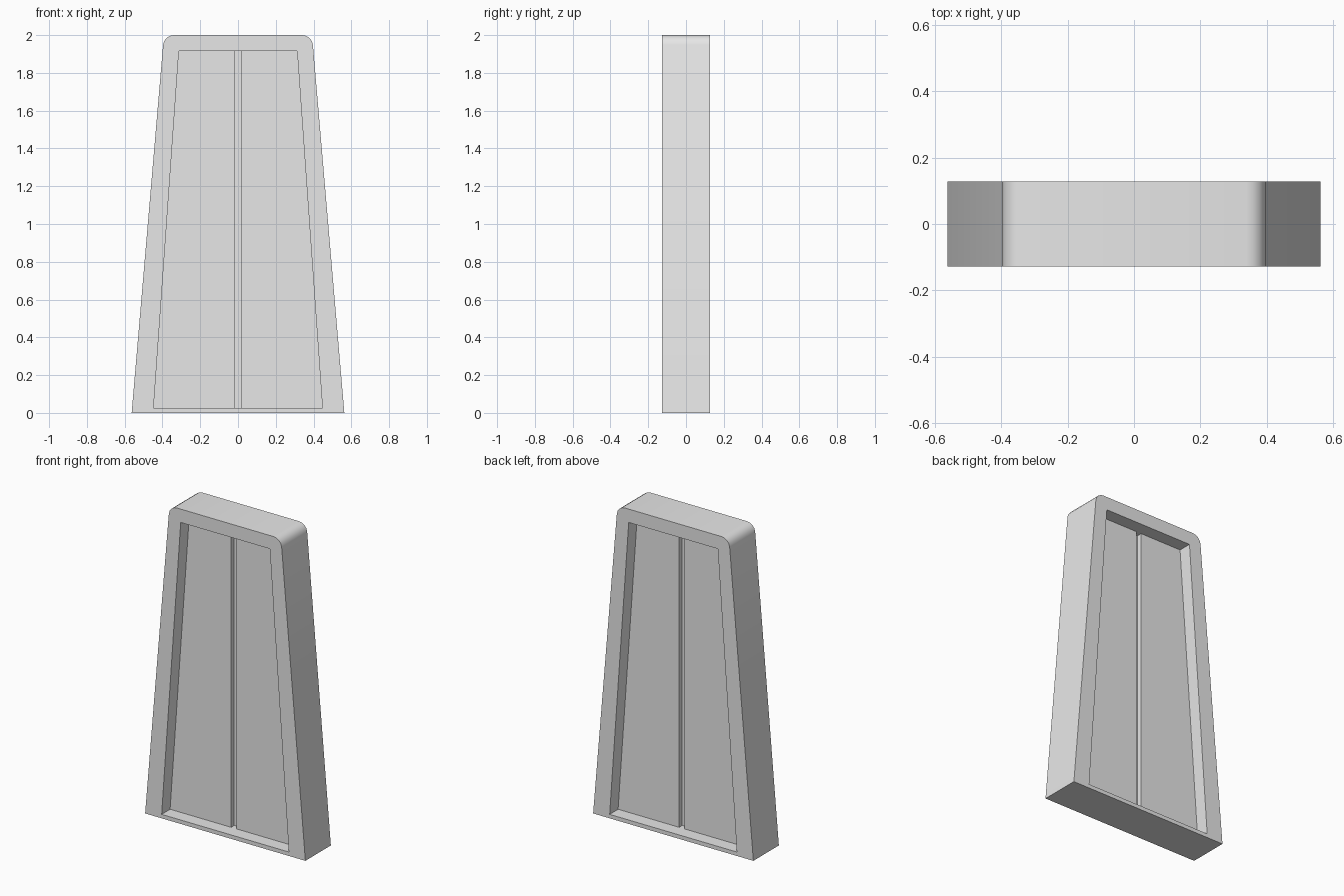
import bpy
import bmesh

cube = bpy.data.objects.get("Cube")
if cube:
    bpy.data.objects.remove(cube, do_unlink=True)

grey = bpy.data.materials.new("light_grey")
grey.use_nodes = True
grey.diffuse_color = (0.8, 0.8, 0.8, 1)
grey.node_tree.nodes["Principled BSDF"].inputs["Base Color"].default_value = (0.8, 0.8, 0.8, 1)

HALF_DEPTH = 0.128
LEAF_HALF = 0.043
CORE_HALF = 0.012
GAP = 0.018
BOTTOM, TOP = 0.025, 1.915
INNER_BOTTOM, INNER_TOP = 0.447, 0.313


def prism(name, outline, half):
    """Extrude an x-z outline symmetrically along y."""
    bm = bmesh.new()
    face = bm.faces.new([bm.verts.new((x, -half, z)) for x, z in outline])
    out = bmesh.ops.extrude_face_region(bm, geom=[face])
    moved = [v for v in out["geom"] if isinstance(v, bmesh.types.BMVert)]
    bmesh.ops.translate(bm, verts=moved, vec=(0, 2 * half, 0))
    bmesh.ops.recalc_face_normals(bm, faces=bm.faces)
    mesh = bpy.data.meshes.new(name)
    bm.to_mesh(mesh)
    bm.free()
    mesh.materials.append(grey)
    obj = bpy.data.objects.new(name, mesh)
    bpy.context.collection.objects.link(obj)
    return obj


# Tapered outer frame with rounded top corners
frame = prism("door_frame", [(-0.563, 0), (0.563, 0), (0.392, 2), (-0.392, 2)], HALF_DEPTH)
bm = bmesh.new()
bm.from_mesh(frame.data)
top_edges = [e for e in bm.edges
             if all(v.co.z > 1.9 for v in e.verts)
             and abs(e.verts[0].co.y - e.verts[1].co.y) > 0.1]
bmesh.ops.bevel(bm, geom=top_edges, offset=0.052, segments=4, profile=0.5, affect="EDGES")
bm.to_mesh(frame.data)
bm.free()

# Opening cut through the frame
opening = prism("opening_cutter", [(-INNER_BOTTOM, BOTTOM), (INNER_BOTTOM, BOTTOM),
                                   (INNER_TOP, TOP), (-INNER_TOP, TOP)], 0.3)
opening.hide_render = True
cut = frame.modifiers.new("opening", "BOOLEAN")
cut.operation = "DIFFERENCE"
cut.solver = "EXACT"
cut.object = opening
bpy.context.view_layer.objects.active = frame
bpy.ops.object.modifier_apply(modifier=cut.name)
bpy.data.objects.remove(opening, do_unlink=True)

# Two door leaves, recessed on both faces
for side, s in (("left", 1), ("right", -1)):
    prism(side + "_leaf", [(s * GAP, BOTTOM), (s * INNER_BOTTOM, BOTTOM),
                           (s * INNER_TOP, TOP), (s * GAP, TOP)], LEAF_HALF)

# Thin strip closing the gap between the leaves
prism("centre_strip", [(-GAP, BOTTOM), (GAP, BOTTOM), (GAP, TOP), (-GAP, TOP)], CORE_HALF)

# Smooth rounded corners, sharp edges elsewhere
bpy.ops.object.select_all(action="DESELECT")
frame.select_set(True)
bpy.context.view_layer.objects.active = frame
bpy.ops.object.shade_smooth_by_angle(angle=0.6)
